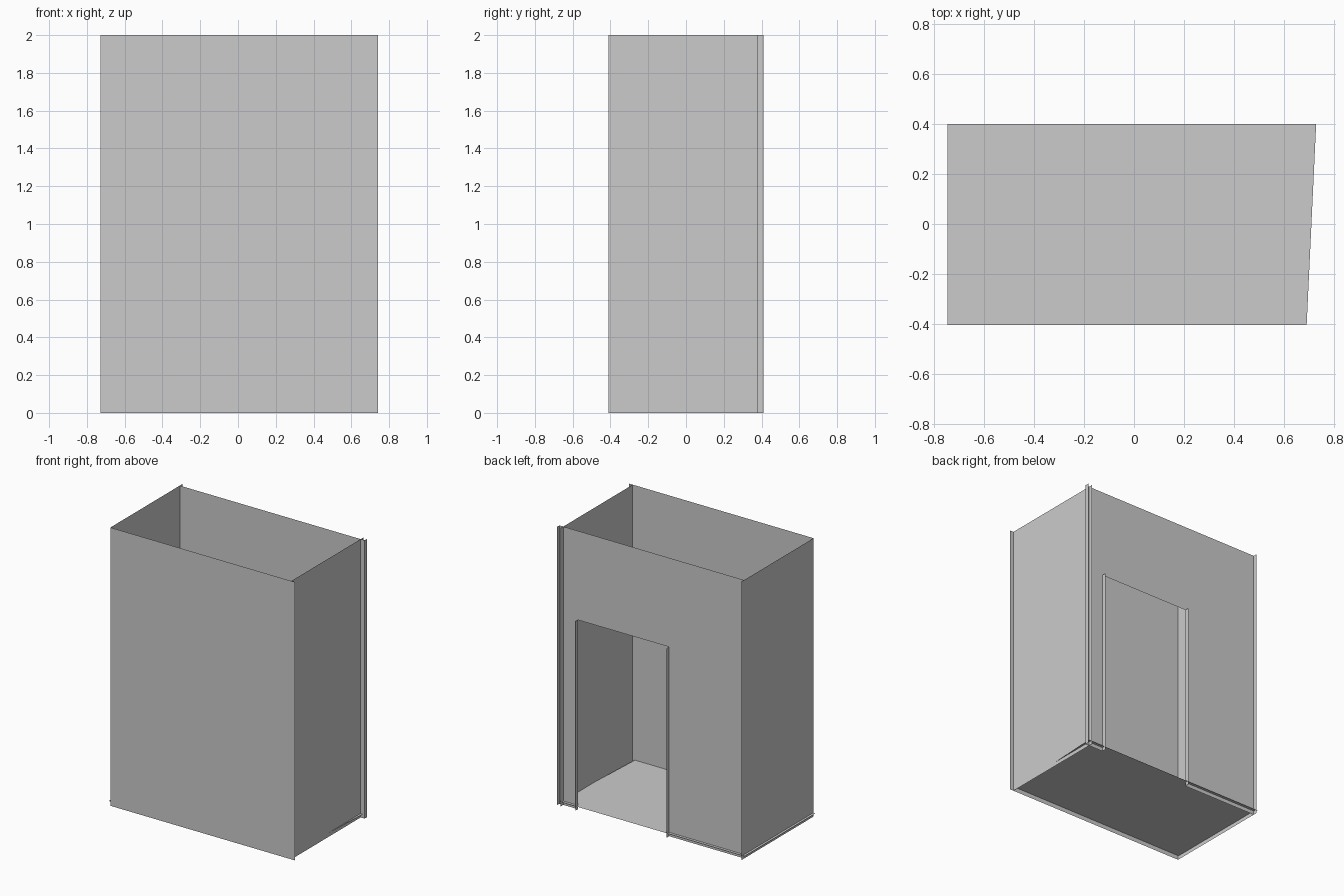
import bpy

if "Cube" in bpy.data.objects:
    bpy.data.objects.remove(bpy.data.objects["Cube"])

X_L, X_R = -0.728, 0.741      # ends of front and back walls
X_SIDE = 0.71                 # right wall plane, inset from the ends
Y_F, Y_B, Y_OUT = -0.409, 0.379, 0.409
DOOR_L, DOOR_R, DOOR_TOP = -0.131, 0.594, 1.36
H = 2.0


def sheet(name, verts, faces):
    mesh = bpy.data.meshes.new(name)
    mesh.from_pydata(verts, [], faces)
    obj = bpy.data.objects.new(name, mesh)
    bpy.context.collection.objects.link(obj)
    return obj


def upright(name, a, b, height=H):
    """Vertical sheet standing on the line a-b."""
    return sheet(name, [(*a, 0), (*b, 0), (*b, height), (*a, height)], [(0, 1, 2, 3)])


# Plain walls; the side walls run past the back wall
upright("front_wall", (X_L, Y_F), (X_R, Y_F))
upright("left_wall", (X_L, Y_OUT), (X_L, Y_F))
upright("right_wall", (X_SIDE, Y_F), (X_SIDE, Y_OUT))

# Back wall with doorway
outline = [(X_R, 0), (DOOR_R, 0), (DOOR_R, DOOR_TOP), (DOOR_L, DOOR_TOP),
           (DOOR_L, 0), (X_L, 0), (X_L, H), (DOOR_L, H), (DOOR_R, H), (X_R, H)]
sheet("back_wall", [(x, Y_B, z) for x, z in outline],
      [(0, 1, 2, 8, 9), (2, 3, 7, 8), (3, 4, 5, 6, 7)])

# Narrow returns at the door sides and the open wall end
for name, x, h in (("door_jamb_left", DOOR_L, DOOR_TOP),
                   ("door_jamb_right", DOOR_R, DOOR_TOP),
                   ("wall_end_return", X_R, H)):
    upright(name, (x, Y_B), (x, Y_OUT), h)

# Floor, slightly raised, with a skewed right edge
sheet("floor", [(-0.745, -0.404, 0.028), (0.69, -0.404, 0.028),
                (0.728, 0.4, 0.028), (-0.745, 0.4, 0.028)], [(0, 1, 2, 3)])
